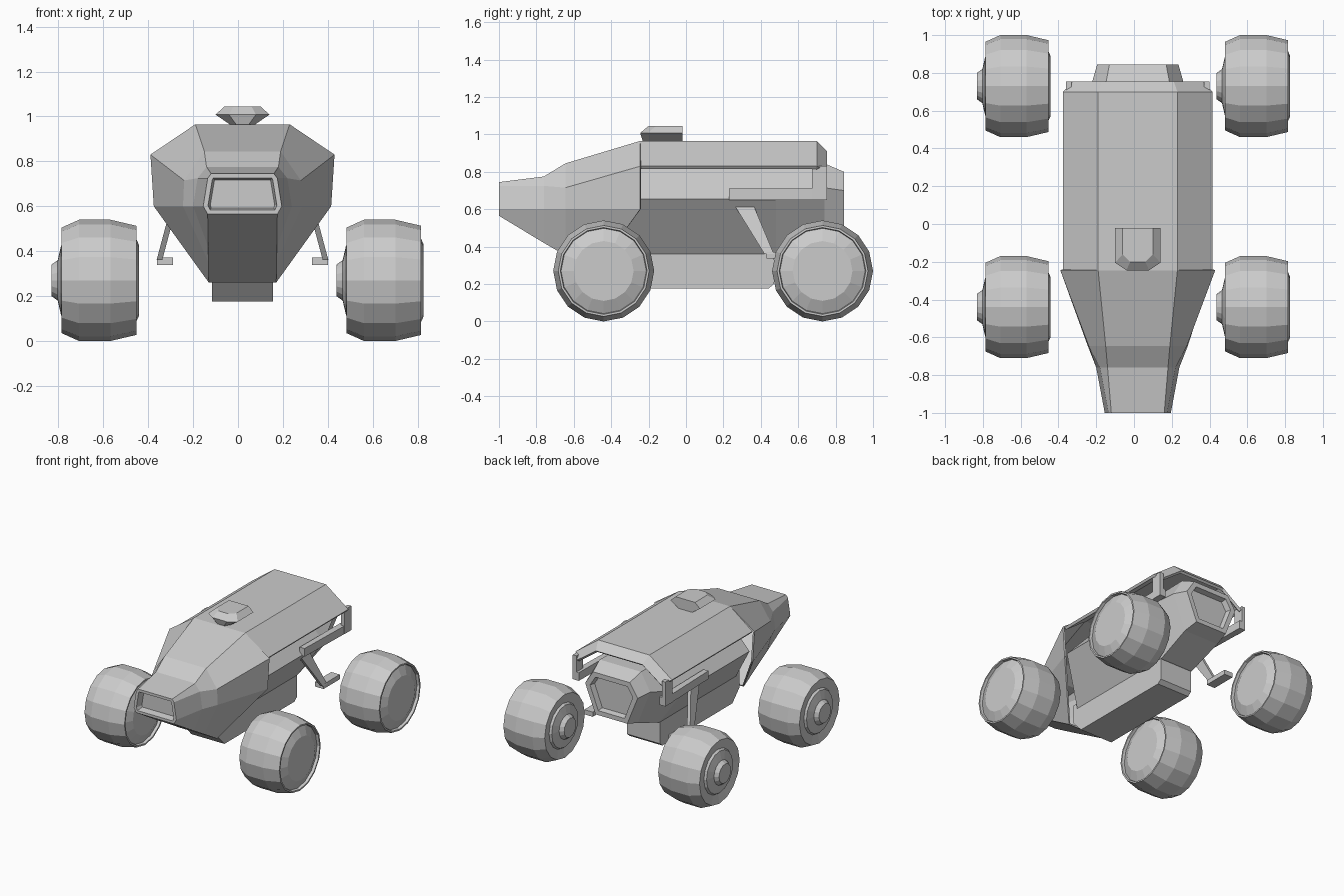
import bpy, bmesh, math
from mathutils import Vector

if "Cube" in bpy.data.objects:
    bpy.data.objects.remove(bpy.data.objects["Cube"])

CX = 0.02  # the body sits slightly off the wheel centre line


def finish(bm, name, x=CX, recalc=True):
    if recalc:
        bmesh.ops.recalc_face_normals(bm, faces=bm.faces[:])
    me = bpy.data.meshes.new(name)
    bm.to_mesh(me)
    bm.free()
    ob = bpy.data.objects.new(name, me)
    ob.location.x = x
    bpy.context.collection.objects.link(ob)
    return ob


def loft(name, stations, closed=True, front=False, back=False, recess=None):
    """Skin mirrored half sections (x, y, z); optionally cap and recess the ends."""
    bm = bmesh.new()
    rings = []
    for s in stations:
        pts = list(s) + [(-x, y, z) for x, y, z in reversed(s)]
        rings.append([bm.verts.new(p) for p in pts])
    n = len(rings[0])
    for a, b in zip(rings, rings[1:]):
        for i in range(n if closed else n - 1):
            j = (i + 1) % n
            bm.faces.new((a[i], a[j], b[j], b[i]))
    caps = {}
    if front:
        caps["front"] = bm.faces.new(rings[0])
    if back:
        caps["back"] = bm.faces.new(rings[-1])
    bmesh.ops.recalc_face_normals(bm, faces=bm.faces[:])
    if recess:
        end, rim, depth = recess
        bmesh.ops.inset_individual(bm, faces=[caps[end]], thickness=rim)
        bmesh.ops.inset_individual(bm, faces=[caps[end]], thickness=0.01, depth=-depth)
    return finish(bm, name, recalc=False)


def thicken(ob, t):
    m = ob.modifiers.new("thickness", "SOLIDIFY")
    m.thickness = t
    m.offset = -1


def prism_bar(name, a, b, size_a, size_b):
    """Tapered bar from a to b; end sizes are spans along two axes, mirrored across the body."""
    a, b = Vector(a), Vector(b)
    d = b - a
    axis = 1 if abs(d.y) > abs(d.z) else 2
    u = Vector((1, 0, 0))
    v = Vector((0, 0, 1)) if axis == 1 else Vector((0, 1, 0))
    bm = bmesh.new()
    ends = []
    for p, (su, sv) in ((a, size_a), (b, size_b)):
        ends.append([bm.verts.new(p + u * su * i / 2 + v * sv * j / 2)
                     for i, j in ((-1, -1), (1, -1), (1, 1), (-1, 1))])
    bm.faces.new(ends[0])
    bm.faces.new(ends[1])
    for i in range(4):
        j = (i + 1) % 4
        bm.faces.new((ends[0][i], ends[0][j], ends[1][j], ends[1][i]))
    ob = finish(bm, name)
    ob.modifiers.new("mirror", "MIRROR")
    return ob


# Nose shell: hollow wedge from the snout opening back to the cabin
nose = loft("nose_shell", [
    [(.14, -1, .745), (.155, -1, .725), (.175, -1, .6), (.155, -1, .565)],
    [(.16, -.76, .775), (.2, -.76, .725), (.22, -.76, .6), (.153, -.76, .42)],
    [(.17, -.645, .845), (.26, -.645, .715), (.265, -.645, .6), (.152, -.645, .353)],
    [(.21, -.245, .965), (.41, -.245, .83), (.395, -.245, .6), (.15, -.49, .26)],
], front=True, recess=("front", .022, .05))
thicken(nose, .012)

# Roof: folded plate with a bent-down rear lip
roof = loft("roof", [
    [(.395, y0, z0), (.21, y1, z1)] for y0, z0, y1, z1 in
    ((-.245, .83, -.245, .965), (.70, .83, .70, .965))
] + [[(.345, .755, .80), (.19, .755, .91)]], closed=False)
thicken(roof, .02)

# Cabin hull with faceted rear pod and recessed hatch
loft("hull", [
    [(.17, -.28, .84), (.345, -.28, .655), (.135, -.42, .36)],
    [(.17, .48, .84), (.345, .48, .655), (.135, .48, .36)],
    [(.17, .74, .845), (.245, .74, .715), (.145, .74, .46)],
    [(.15, .845, .80), (.215, .845, .70), (.13, .845, .49)],
], front=True, back=True, recess=("back", .04, .04))

# Keel under the hull
loft("keel", [
    [(.135, -.46, .40), (.135, -.46, .26)],
    [(.135, -.38, .40), (.135, -.38, .175)],
    [(.135, .44, .40), (.135, .44, .175)],
    [(.135, .47, .40), (.135, .47, .20)],
], front=True, back=True)

# Roof scoop
loft("roof_scoop", [
    [(h * .5, yf, z), (h, yf + .04, z), (h, -.02, z)]
    for h, yf, z in ((.05, -.23, .96), (.12, -.245, 1.008), (.08, -.20, 1.045))
], front=True, back=True)

# Rear frame: posts, side rails, suspension struts and arms
prism_bar("rear_post", (.365, .715, .83), (.365, .715, .65), (.03, .08), (.03, .08))
prism_bar("side_rail", (.345, .23, .68), (.355, .755, .68), (.04, .06), (.05, .06))
prism_bar("strut", (.29, .29, .66), (.37, .445, .36), (.025, .11), (.025, .05))
prism_bar("suspension_arm", (.345, .43, .355), (.345, .62, .355), (.07, .035), (.07, .035))


# Wheels: one lathe profile (x, radius), same way round on both sides
PROFILE = [(-.213, 0), (-.213, .07), (-.185, .09), (-.17, .155), (-.155, .165),
           (-.168, .235), (-.09, .27), (.05, .27), (.165, .243), (.165, .232),
           (.145, .228), (.176, .16), (.176, 0)]


def wheel(name, x, y):
    bm = bmesh.new()
    vs = [bm.verts.new((px, 0, r)) for px, r in PROFILE]
    es = [bm.edges.new(p) for p in zip(vs, vs[1:])]
    bmesh.ops.spin(bm, geom=vs + es, cent=(0, 0, 0), axis=(1, 0, 0),
                   angle=math.tau, steps=16)
    bmesh.ops.remove_doubles(bm, verts=bm.verts[:], dist=1e-4)
    ob = finish(bm, name, x)
    ob.location = (x, y, .27)


for side, x in (("left", -.618), ("right", .651)):
    for end, y in (("front", -.44), ("rear", .73)):
        wheel(f"{end}_{side}_wheel", x, y)
